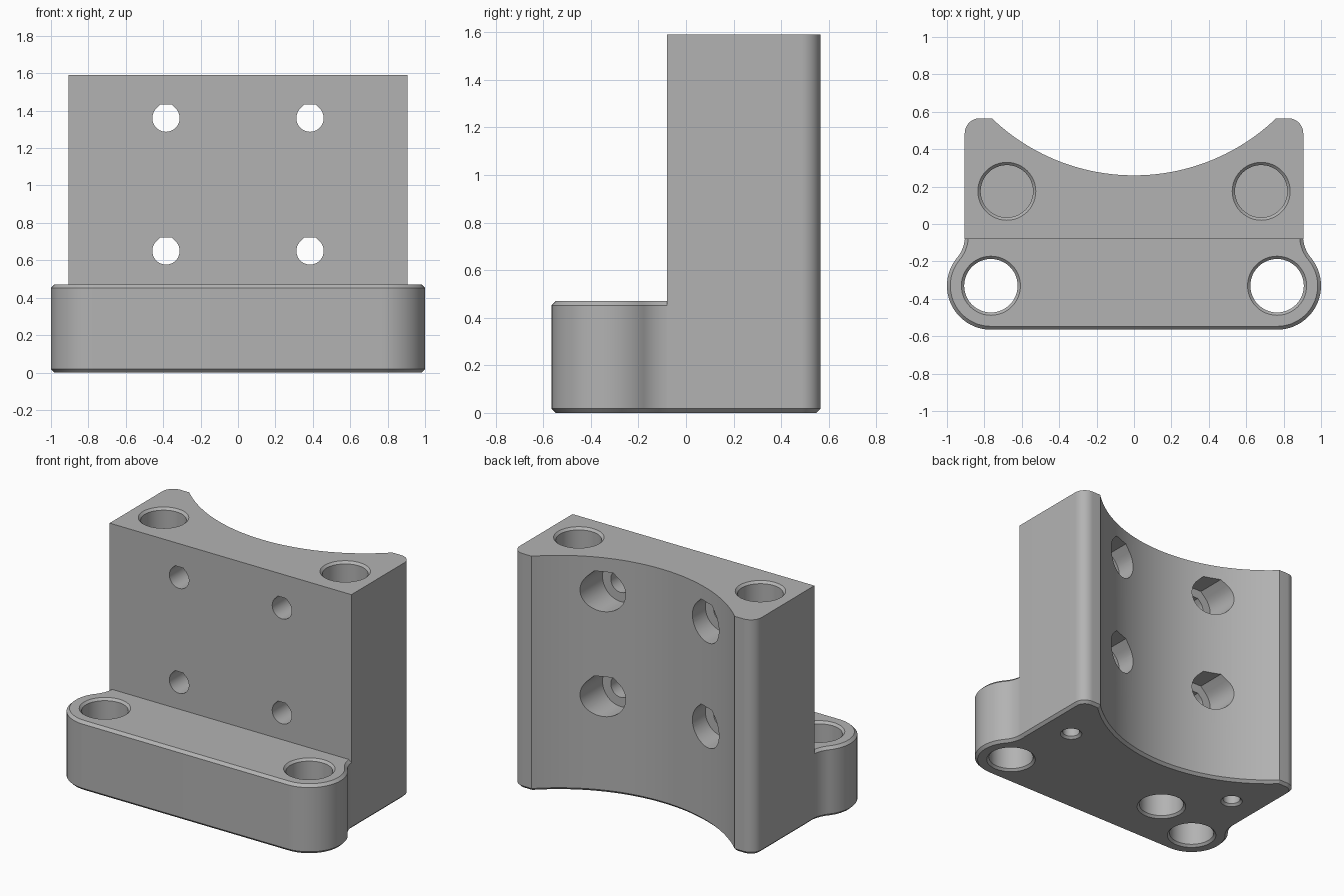
import bpy
import bmesh
from math import sin, cos, tan, atan2, radians, sqrt, pi
from mathutils import Vector, Matrix

if "Cube" in bpy.data.objects:
    bpy.data.objects.remove(bpy.data.objects["Cube"])

CHAMFER = 0.018
FOOT_TOP, TOP = 0.47, 1.59
SIDE, STEP_Y, BACK = 0.905, -0.08, 0.565

grey = bpy.data.materials.new("plain grey")
grey.use_nodes = True
colour = (0.45, 0.45, 0.45, 1)
grey.diffuse_color = colour
grey.node_tree.nodes["Principled BSDF"].inputs["Base Color"].default_value = colour


def arc(cx, cy, r, start, end, steps):
    """Points on an arc, angles in radians."""
    angles = [start + (end - start) * i / steps for i in range(steps + 1)]
    return [(cx + r * cos(a), cy + r * sin(a)) for a in angles]


def circle(r):
    return arc(0, 0, r, 0, 2 * pi, 48)[:-1]


def teardrop(r):
    """Circle with a flat, 45 degree roof."""
    half = r * tan(pi / 8)
    return arc(0, 0, r, 3 * pi / 4, 9 * pi / 4, 36) + [(half, r), (-half, r)]


def mirrored(half):
    """Close a counter-clockwise half outline (x > 0) across x = 0."""
    return half + [(-x, y) for x, y in reversed(half) if x > 1e-5]


def inset(points, d):
    """Move a counter-clockwise outline inwards by d with mitred corners."""
    out = []
    for i, p in enumerate(points):
        p = Vector(p)
        a = (p - Vector(points[i - 1])).normalized()
        b = (Vector(points[(i + 1) % len(points)]) - p).normalized()
        n1, n2 = Vector((-a.y, a.x)), Vector((-b.y, b.x))
        out.append(tuple(p + (n1 + n2) * d / (1 + n1.dot(n2))))
    return out


def loft(name, rings, matrix=Matrix()):
    """Solid through a stack of (outline, height) rings."""
    bm = bmesh.new()
    loops = [[bm.verts.new((x, y, z)) for x, y in pts] for pts, z in rings]
    for low, high in zip(loops, loops[1:]):
        for i in range(len(low)):
            j = (i + 1) % len(low)
            bm.faces.new((low[i], low[j], high[j], high[i]))
    bm.faces.new(loops[0][::-1])
    bm.faces.new(loops[-1])
    bm.transform(matrix)
    bmesh.ops.recalc_face_normals(bm, faces=bm.faces)
    mesh = bpy.data.meshes.new(name)
    bm.to_mesh(mesh)
    bm.free()
    mesh.materials.append(grey)
    obj = bpy.data.objects.new(name, mesh)
    bpy.context.collection.objects.link(obj)
    return obj


def combine(target, tool, operation):
    """Apply a boolean and remove the tool."""
    mod = target.modifiers.new(operation.lower(), 'BOOLEAN')
    mod.operation, mod.object, mod.solver = operation, tool, 'EXACT'
    graph = bpy.context.evaluated_depsgraph_get()
    mesh = bpy.data.meshes.new_from_object(target.evaluated_get(graph))
    target.modifiers.clear()
    target.data = mesh
    bpy.data.objects.remove(tool)


def bore(x, y, r, low, high, open_low, open_high):
    """Round vertical hole with a chamfer at each open end."""
    wide = circle(r + 0.015)
    rings = []
    if open_low:
        rings += [(wide, low - 0.1), (wide, low), (circle(r), low + 0.015)]
    else:
        rings += [(circle(r), low)]
    if open_high:
        rings += [(circle(r), high - 0.015), (wide, high), (wide, high + 0.1)]
    else:
        rings += [(circle(r), high)]
    cutter = loft("bore_cutter", rings, Matrix.Translation((x, y, 0)))
    combine(body, cutter, 'DIFFERENCE')


# Upright block with rounded back corners and a hollow back
hollow_x, hollow_y = 0.76, 0.26
rise = BACK - hollow_y
R = (hollow_x ** 2 + rise ** 2) / (2 * rise)
edge = atan2(rise - R, hollow_x)
half = [(SIDE, STEP_Y)]
half += arc(SIDE - 0.08, BACK - 0.08, 0.08, 0, pi / 2, 12)
half += arc(0, hollow_y + R, R, edge, -pi / 2, 32)
block = mirrored(half)
body = loft("bracket_body", [(inset(block, CHAMFER), 0), (block, CHAMFER), (block, TOP)])

# Foot with round ears that sweep back into the block
ear_x, ear_y, ear_r, sweep = 0.765, -0.33, 0.235, 0.18
neck = SIDE - 0.001
sweep_x = neck + sweep
sweep_y = ear_y + sqrt((ear_r + sweep) ** 2 - (sweep_x - ear_x) ** 2)
meet = atan2(sweep_y - ear_y, sweep_x - ear_x)
half = arc(ear_x, ear_y, ear_r, -pi / 2, meet, 32)
half += arc(sweep_x, sweep_y, sweep, pi + meet, pi, 12)[1:]
half += [(neck, -0.02), (0.8, 0.1)]
foot = mirrored(half)
small = inset(foot, CHAMFER)
foot_part = loft("foot", [(small, 0), (foot, CHAMFER),
                          (foot, FOOT_TOP - CHAMFER), (small, FOOT_TOP)])
combine(body, foot_part, 'UNION')

# Vertical holes: ears right through, deep top sockets, small pilot holes below
for s in (-1, 1):
    bore(s * ear_x, ear_y, 0.143, 0, FOOT_TOP, True, True)
    bore(s * 0.68, 0.175, 0.14, 0.8, TOP, False, True)
    bore(s * 0.68, 0.175, 0.055, 0, 0.3, True, False)

# Single blind socket underneath
bore(-0.375, -0.17, 0.143, 0, 0.35, True, False)

# Screw holes through the block, counterbored from the hollow
for x in (-0.385, 0.385):
    for z in (0.65, 1.36):
        narrow, wide = teardrop(0.073), teardrop(0.135)
        turn = Matrix.Translation((x, 0, z)) @ Matrix.Rotation(radians(90), 4, 'X')
        rings = [(wide, -0.8), (wide, -0.15), (narrow, -0.15), (narrow, 0.2)]
        combine(body, loft("screw_cutter", rings, turn), 'DIFFERENCE')

# Smooth curved walls, sharp edges kept
bpy.ops.object.select_all(action='DESELECT')
body.select_set(True)
bpy.context.view_layer.objects.active = body
bpy.ops.object.shade_smooth_by_angle(angle=radians(30))
